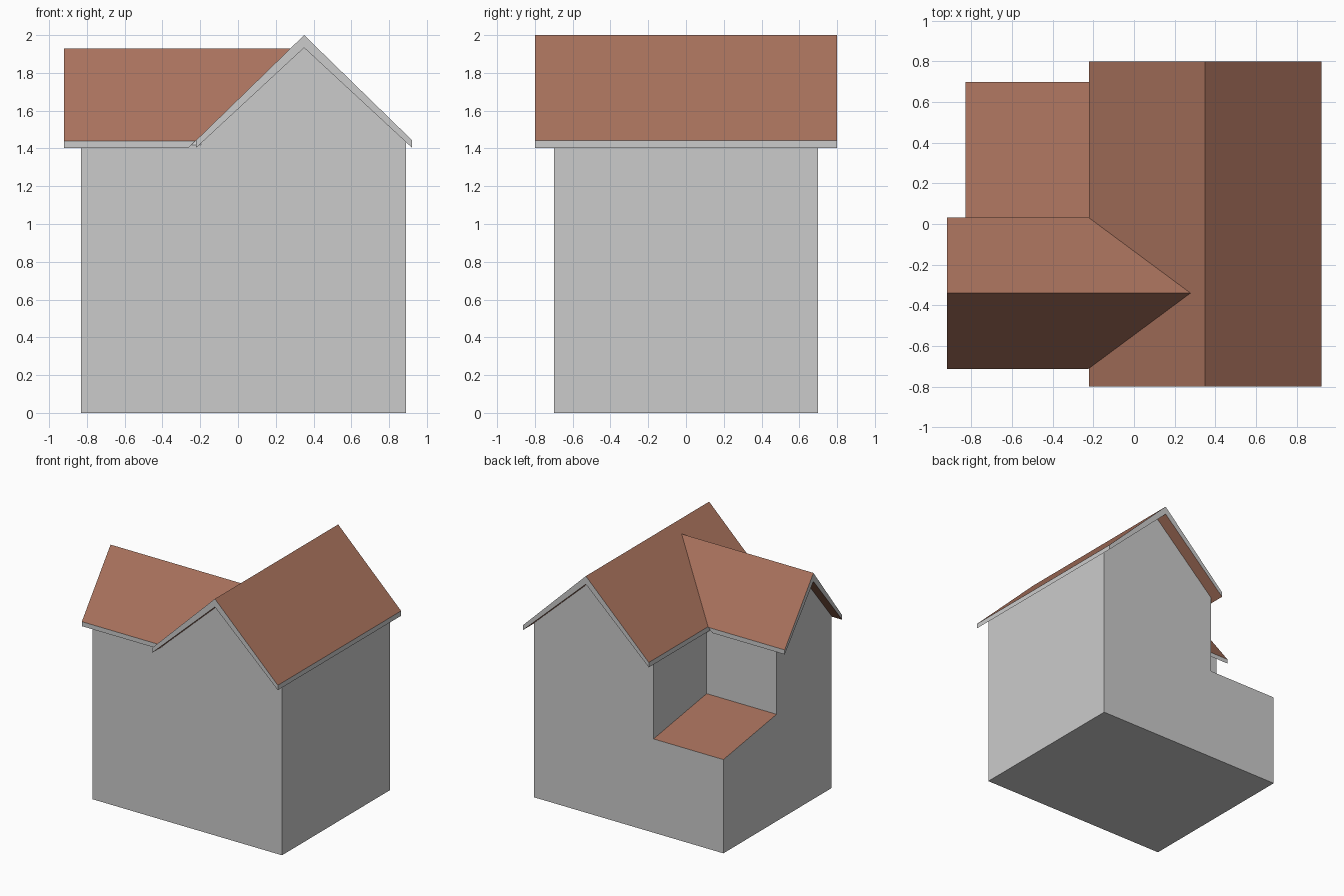
import bpy

if "Cube" in bpy.data.objects:
    bpy.data.objects.remove(bpy.data.objects["Cube"])

tile = bpy.data.materials.new("roof_tile")
tile.diffuse_color = (0.40, 0.17, 0.11, 1)
tile.use_nodes = True
tile.node_tree.nodes["Principled BSDF"].inputs["Base Color"].default_value = tile.diffuse_color
plaster = bpy.data.materials.new("plaster")


def prism(name, start, end, tile_sides=(), caps=None):
    """Join two matching outlines; caps lists the faces closing each end."""
    n = len(start)
    caps = caps or [tuple(range(n))]
    faces = [(i, (i + 1) % n, n + (i + 1) % n, n + i) for i in range(n)]
    for c in caps:
        faces.append(tuple(reversed(c)))
        faces.append(tuple(n + i for i in c))
    me = bpy.data.meshes.new(name)
    me.from_pydata(start + end, [], faces)
    me.materials.append(plaster)
    me.materials.append(tile)
    for i in tile_sides:
        me.polygons[i].material_index = 1
    ob = bpy.data.objects.new(name, me)
    bpy.context.collection.objects.link(ob)
    # consistent outward normals
    import bmesh
    bm = bmesh.new()
    bm.from_mesh(me)
    bmesh.ops.recalc_face_normals(bm, faces=bm.faces)
    bm.to_mesh(me)
    bm.free()
    return ob


def chevron(centre, half, top, top_under, eave, eave_under):
    return [(centre - half, eave), (centre, top), (centre + half, eave),
            (centre + half, eave_under), (centre, top_under),
            (centre - half, eave_under)]


ROOF_CAPS = [(0, 1, 4, 5), (1, 2, 3, 4)]
ROOF_TILES = (0, 1, 3, 4)      # slopes and soffits; fascias stay grey
MAIN_X, WING_Y = 0.35, -0.34

# main block with its gable ends
walls = [(-0.195, 0), (0.89, 0), (0.89, 1.435), (MAIN_X, 1.94), (-0.195, 1.435)]
prism("main_walls", [(x, -0.7, z) for x, z in walls],
      [(x, 0.7, z) for x, z in walls])

# main roof slab
roof = chevron(MAIN_X, 0.572, 2.0, 1.933, 1.443, 1.403)
prism("main_roof", [(x, -0.8, z) for x, z in roof],
      [(x, 0.8, z) for x, z in roof], ROOF_TILES, ROOF_CAPS)

# side wing with its gable end
wing = [(-0.7, 0), (0.01, 0), (0.01, 1.43), (WING_Y, 1.87), (-0.7, 1.418)]
prism("wing_walls", [(-0.83, y, z) for y, z in wing],
      [(-0.19, y, z) for y, z in wing])


# wing roof slab, cut to the slope of the main roof
def valley_x(z):
    return MAIN_X - (2.0 - z) * 0.572 / 0.557


roof = chevron(WING_Y, 0.373, 1.93, 1.86, 1.44, 1.403)
prism("wing_roof", [(-0.92, y, z) for y, z in roof],
      [(valley_x(z), y, z) for y, z in roof], ROOF_TILES, ROOF_CAPS)

# low lean-to at the back, tiled on its sloping top
lean = [(0.0, 0), (0.7, 0), (0.7, 0.77), (0.0, 0.88)]
prism("lean_to", [(-0.83, y, z) for y, z in lean],
      [(-0.19, y, z) for y, z in lean], (2,))
